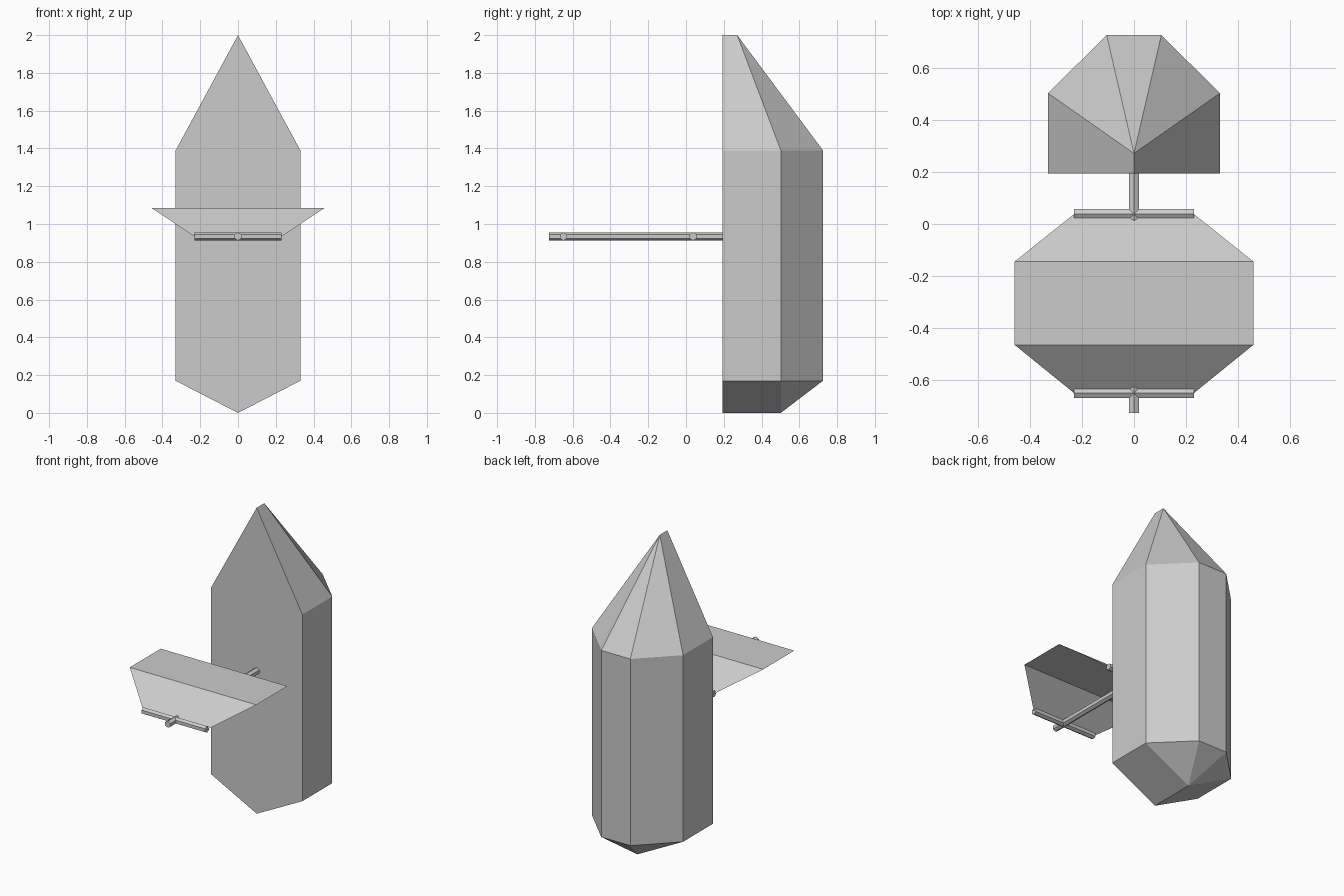
import bpy, bmesh, math
from mathutils import Vector

if "Cube" in bpy.data.objects:
    bpy.data.objects.remove(bpy.data.objects["Cube"])


def finish(name, bm):
    me = bpy.data.meshes.new(name)
    bm.to_mesh(me)
    bm.free()
    ob = bpy.data.objects.new(name, me)
    bpy.context.collection.objects.link(ob)
    return ob


def hex_bar(name, start, end, radius=0.0215):
    """Six-sided horizontal bar with a ridge on top."""
    start, end = Vector(start), Vector(end)
    up = Vector((0, 0, 1))
    side = (end - start).normalized().cross(up)
    bm = bmesh.new()
    angles = [i * math.pi / 3 for i in range(6)]
    ring = [bm.verts.new(start + radius * (up * math.cos(a) + side * math.sin(a)))
            for a in angles]
    cap = bm.faces.new(ring)
    ext = bmesh.ops.extrude_face_region(bm, geom=[cap], use_keep_orig=True)
    moved = [v for v in ext["geom"] if isinstance(v, bmesh.types.BMVert)]
    bmesh.ops.translate(bm, vec=end - start, verts=moved)
    bmesh.ops.recalc_face_normals(bm, faces=bm.faces)
    return finish(name, bm)


# Flat-fronted faceted body with a tall ridge on top and a shallow keel below
FRONT = 0.193
half_outline = [(0.33, FRONT), (0.33, 0.502), (0.105, 0.725)]
bm = bmesh.new()
for z in (0.17, 1.39):
    for x, y in half_outline:
        for s in (-1, 1):
            bm.verts.new((s * x, y, z))
for y, z in ((FRONT, 2), (0.271, 2), (FRONT, 0), (0.502, 0)):
    bm.verts.new((0, y, z))
bmesh.ops.convex_hull(bm, input=bm.verts)
bmesh.ops.dissolve_limit(bm, angle_limit=math.radians(1),
                         verts=bm.verts, edges=bm.edges)
bmesh.ops.recalc_face_normals(bm, faces=bm.faces)
finish("body", bm)

# Support rod reaching forward from the body, with two crossbars
ROD_Z = 0.934
BARS = {"rear_crossbar": 0.038, "front_crossbar": -0.649}
hex_bar("support_rod", (0, -0.725, ROD_Z), (0, FRONT, ROD_Z))
for name, y in BARS.items():
    hex_bar(name, (-0.23, y, ROD_Z), (0.23, y, ROD_Z))

# Thin folded panel bridging the two crossbars: (half width, y, z)
profile = [(0.23, BARS["front_crossbar"], ROD_Z), (0.458, -0.464, 1.085),
           (0.458, -0.144, 1.085), (0.23, BARS["rear_crossbar"], ROD_Z)]
bm = bmesh.new()
rows = [[bm.verts.new((s * w, y, z)) for s in (-1, 1)] for w, y, z in profile]
for a, b in zip(rows, rows[1:]):
    bm.faces.new((a[0], a[1], b[1], b[0]))
finish("folded_panel", bm)
